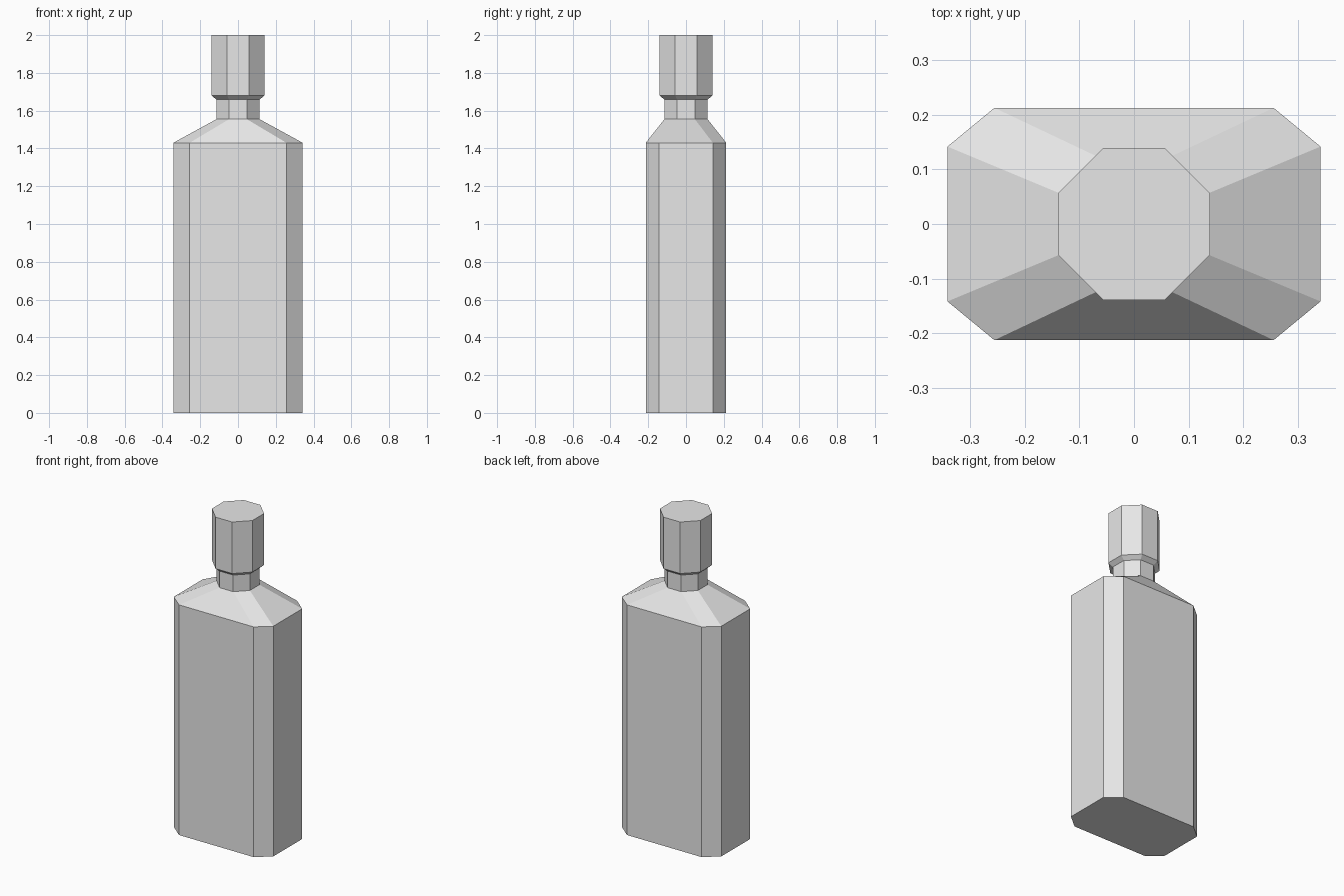
import bpy
import bmesh

cube = bpy.data.objects.get("Cube")
if cube:
    bpy.data.objects.remove(cube, do_unlink=True)

GREY = (0.8, 0.8, 0.8, 1.0)
material = bpy.data.materials.new("pale_grey")
material.use_nodes = True
material.diffuse_color = GREY
material.node_tree.nodes["Principled BSDF"].inputs["Base Color"].default_value = GREY


def octagon(bm, hx, hy, fx, fy, z):
    """Chamfered rectangle: half sizes hx, hy and half flat lengths fx, fy."""
    right = [(fx, -hy), (hx, -fy), (hx, fy), (fx, hy)]
    left = [(-x, -y) for x, y in right]
    return [bm.verts.new((x, y, z)) for x, y in right + left]


def loft(name, sections, close_bottom=False, close_top=False):
    """Join a stack of octagons with flat faces."""
    bm = bmesh.new()
    rings = [octagon(bm, *section) for section in sections]
    for low, high in zip(rings, rings[1:]):
        for i in range(len(low)):
            j = (i + 1) % len(low)
            bm.faces.new((low[i], low[j], high[j], high[i]))
    if close_bottom:
        bm.faces.new(rings[0][::-1])
    if close_top:
        bm.faces.new(rings[-1])
    mesh = bpy.data.meshes.new(name)
    bm.to_mesh(mesh)
    bm.free()
    mesh.materials.append(material)
    obj = bpy.data.objects.new(name, mesh)
    bpy.context.collection.objects.link(obj)
    return obj


body = (0.342, 0.213, 0.256, 0.142)
neck = (0.114, 0.114, 0.047, 0.047)
cap = (0.139, 0.139, 0.057, 0.057)

# Flat bottle with sloping shoulders
loft("bottle_body", [(*body, 0), (*body, 1.43), (*neck, 1.555)], close_bottom=True)
# Short neck
loft("bottle_neck", [(*neck, 1.555), (*neck, 1.658)])
# Tall cap with a flared underside
loft("bottle_cap", [(*neck, 1.658), (*cap, 1.68), (*cap, 2)], close_top=True)
